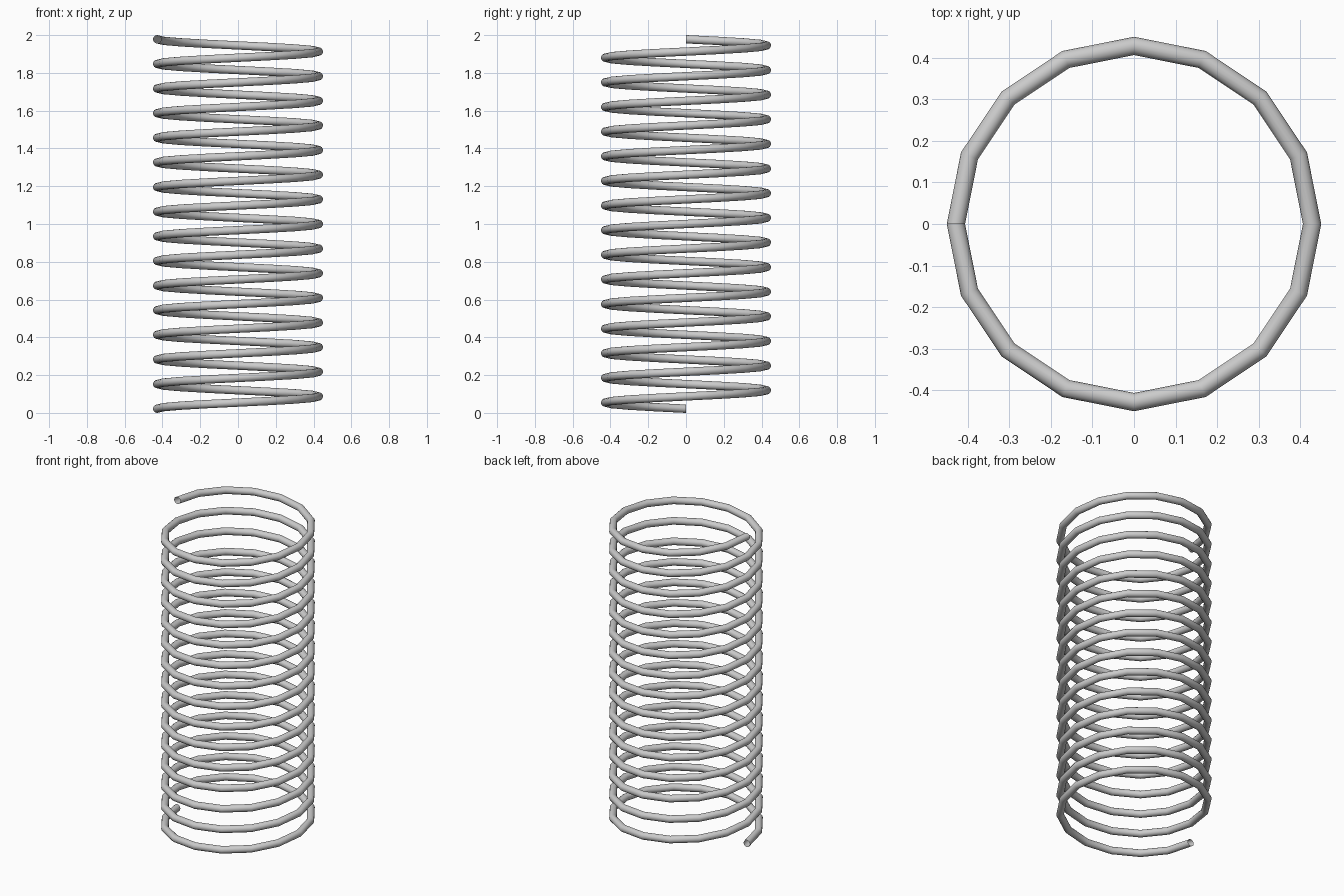
import bpy, bmesh
from math import pi, cos, sin

if "Cube" in bpy.data.objects:
    bpy.data.objects.remove(bpy.data.objects["Cube"])

TURNS, STEPS, SIDES = 15, 16, 16
COIL_R, WIRE_R = 0.428, 0.022
RISE = 2.0 - 2 * WIRE_R

# Spring wire: upright circular section swept along a faceted helix
bm = bmesh.new()
rings = []
for i in range(TURNS * STEPS + 1):
    a = pi + 2 * pi * i / STEPS
    z = WIRE_R + RISE * i / (TURNS * STEPS)
    ring = []
    for j in range(SIDES):
        t = 2 * pi * j / SIDES
        r = COIL_R + WIRE_R * cos(t)
        ring.append(bm.verts.new((r * cos(a), r * sin(a), z + WIRE_R * sin(t))))
    rings.append(ring)
for lo, hi in zip(rings, rings[1:]):
    for j in range(SIDES):
        k = (j + 1) % SIDES
        bm.faces.new((lo[j], hi[j], hi[k], lo[k]))
bmesh.ops.recalc_face_normals(bm, faces=bm.faces)

mesh = bpy.data.meshes.new("coil_spring")
bm.to_mesh(mesh)
bm.free()
spring = bpy.data.objects.new("coil_spring", mesh)
bpy.context.collection.objects.link(spring)
for p in mesh.polygons:
    p.use_smooth = True
